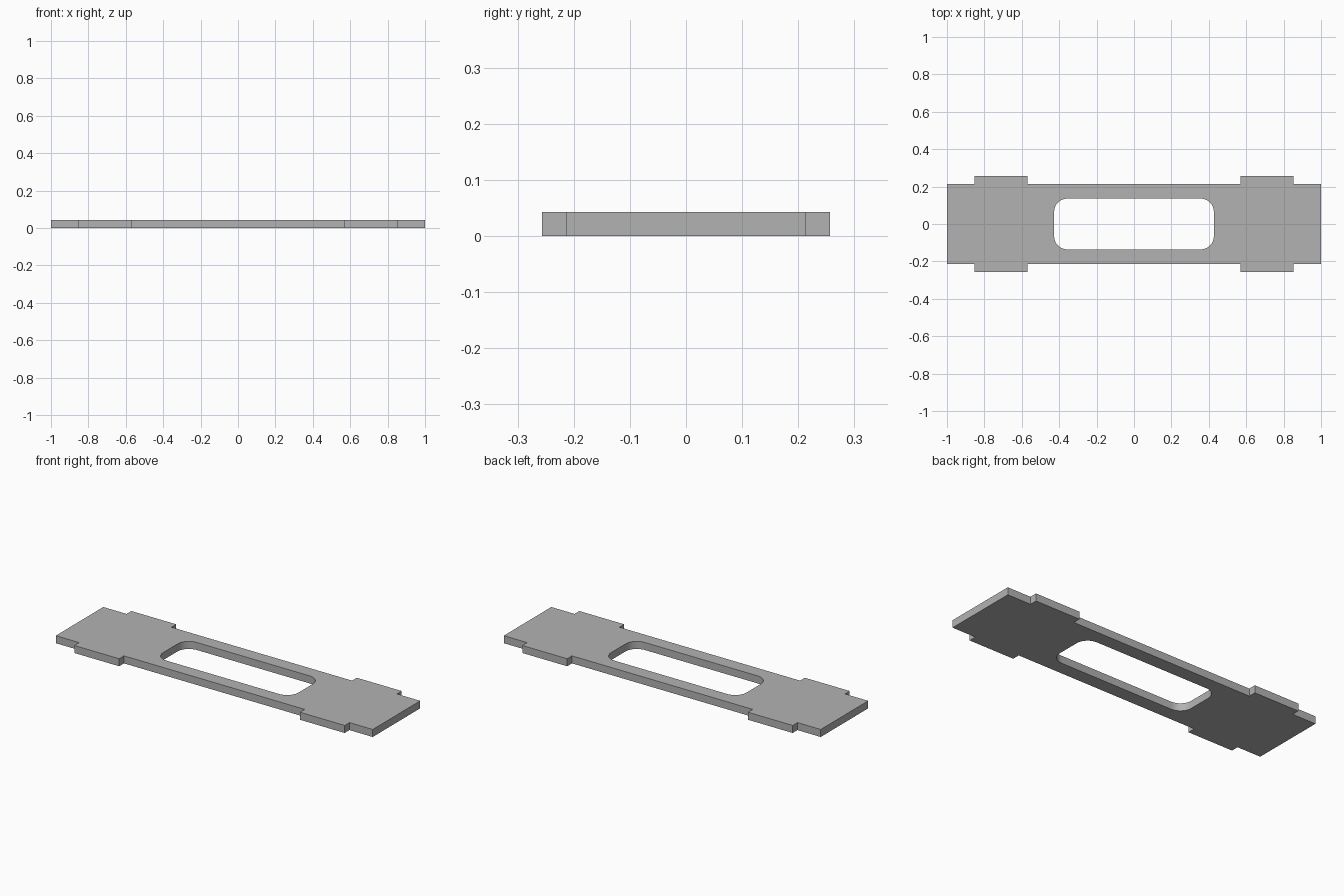
import bpy, bmesh, math

cube = bpy.data.objects.get("Cube")
if cube:
    bpy.data.objects.remove(cube, do_unlink=True)

THICKNESS = 0.043
HALF_LENGTH, HALF_WIDTH = 1.0, 0.214
TAB_INNER, TAB_OUTER, TAB_REACH = 0.57, 0.853, 0.257
SLOT_X, SLOT_Y, SLOT_RADIUS = 0.427, 0.136, 0.071
CORNER_STEPS = 8

grey = bpy.data.materials.new("plain grey")
grey.use_nodes = True
colour = (0.45, 0.45, 0.45, 1)
grey.diffuse_color = colour
grey.node_tree.nodes["Principled BSDF"].inputs["Base Color"].default_value = colour


def mirrored_loop(quarter):
    """Mirror a quarter outline, listed from the x axis to the y axis, into a full loop."""
    half = quarter + [(-x, y) for x, y in reversed(quarter)]
    return half + [(-x, -y) for x, y in half]


def add_loop(bm, points):
    verts = [bm.verts.new((x, y, 0)) for x, y in points]
    return [bm.edges.new((v, verts[(i + 1) % len(verts)])) for i, v in enumerate(verts)]


# Plate outline with a side tab near each corner
outline = mirrored_loop([
    (HALF_LENGTH, HALF_WIDTH), (TAB_OUTER, HALF_WIDTH), (TAB_OUTER, TAB_REACH),
    (TAB_INNER, TAB_REACH), (TAB_INNER, HALF_WIDTH)])

# Rounded central slot
angles = [math.pi / 2 * i / CORNER_STEPS for i in range(CORNER_STEPS + 1)]
slot = mirrored_loop([
    (SLOT_X - SLOT_RADIUS * (1 - math.cos(a)), SLOT_Y - SLOT_RADIUS * (1 - math.sin(a)))
    for a in angles])

# Fill between both loops and extrude to thickness
bm = bmesh.new()
edges = add_loop(bm, outline) + add_loop(bm, slot)
bmesh.ops.triangle_fill(bm, edges=edges, use_beauty=True, use_dissolve=False)
extruded = bmesh.ops.extrude_face_region(bm, geom=bm.faces[:], use_keep_orig=True)
top = [g for g in extruded["geom"] if isinstance(g, bmesh.types.BMVert)]
bmesh.ops.translate(bm, verts=top, vec=(0, 0, THICKNESS))
bmesh.ops.recalc_face_normals(bm, faces=bm.faces[:])

mesh = bpy.data.meshes.new("slotted_plate")
bm.to_mesh(mesh)
bm.free()
mesh.materials.append(grey)
plate = bpy.data.objects.new("slotted_plate", mesh)
bpy.context.collection.objects.link(plate)

# Smooth the slot corners, keep the plate edges sharp
bpy.ops.object.select_all(action="DESELECT")
plate.select_set(True)
bpy.context.view_layer.objects.active = plate
bpy.ops.object.shade_smooth_by_angle(angle=math.radians(30))
